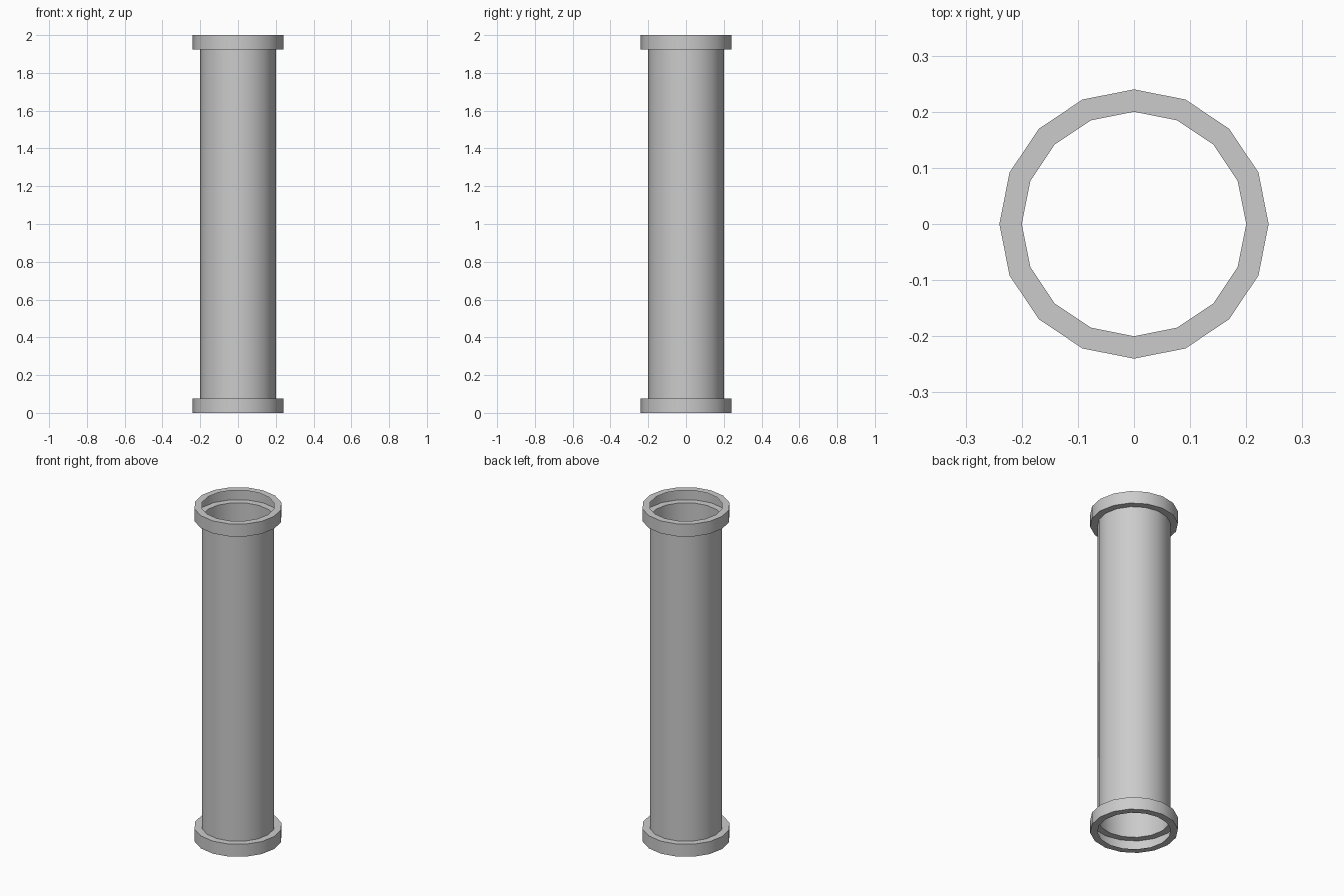
import bpy, bmesh, math

if "Cube" in bpy.data.objects:
    bpy.data.objects.remove(bpy.data.objects["Cube"])

SIDES = 16
R_TUBE, R_COLLAR = 0.20, 0.24
H, H_COLLAR = 2.0, 0.075

# Half profile (radius, z): thin-walled tube with a hollow collar at each end
lower = [(R_TUBE, 0), (R_COLLAR, 0), (R_COLLAR, H_COLLAR), (R_TUBE, H_COLLAR)]
profile = lower + [(r, H - z) for r, z in reversed(lower)]

# Revolve the profile around z
bm = bmesh.new()
rings = []
for r, z in profile:
    rings.append([bm.verts.new((r * math.cos(a), r * math.sin(a), z))
                  for a in (2 * math.pi * i / SIDES for i in range(SIDES))])
for lo, hi in zip(rings, rings[1:]):
    for i in range(SIDES):
        j = (i + 1) % SIDES
        bm.faces.new((lo[i], lo[j], hi[j], hi[i]))

mesh = bpy.data.meshes.new("collared_pipe")
bm.to_mesh(mesh)
bm.free()
pipe = bpy.data.objects.new("collared_pipe", mesh)
bpy.context.collection.objects.link(pipe)

# Smooth round walls, crisp collar edges
bpy.context.view_layer.objects.active = pipe
pipe.select_set(True)
bpy.ops.object.shade_smooth_by_angle(angle=math.radians(30))
